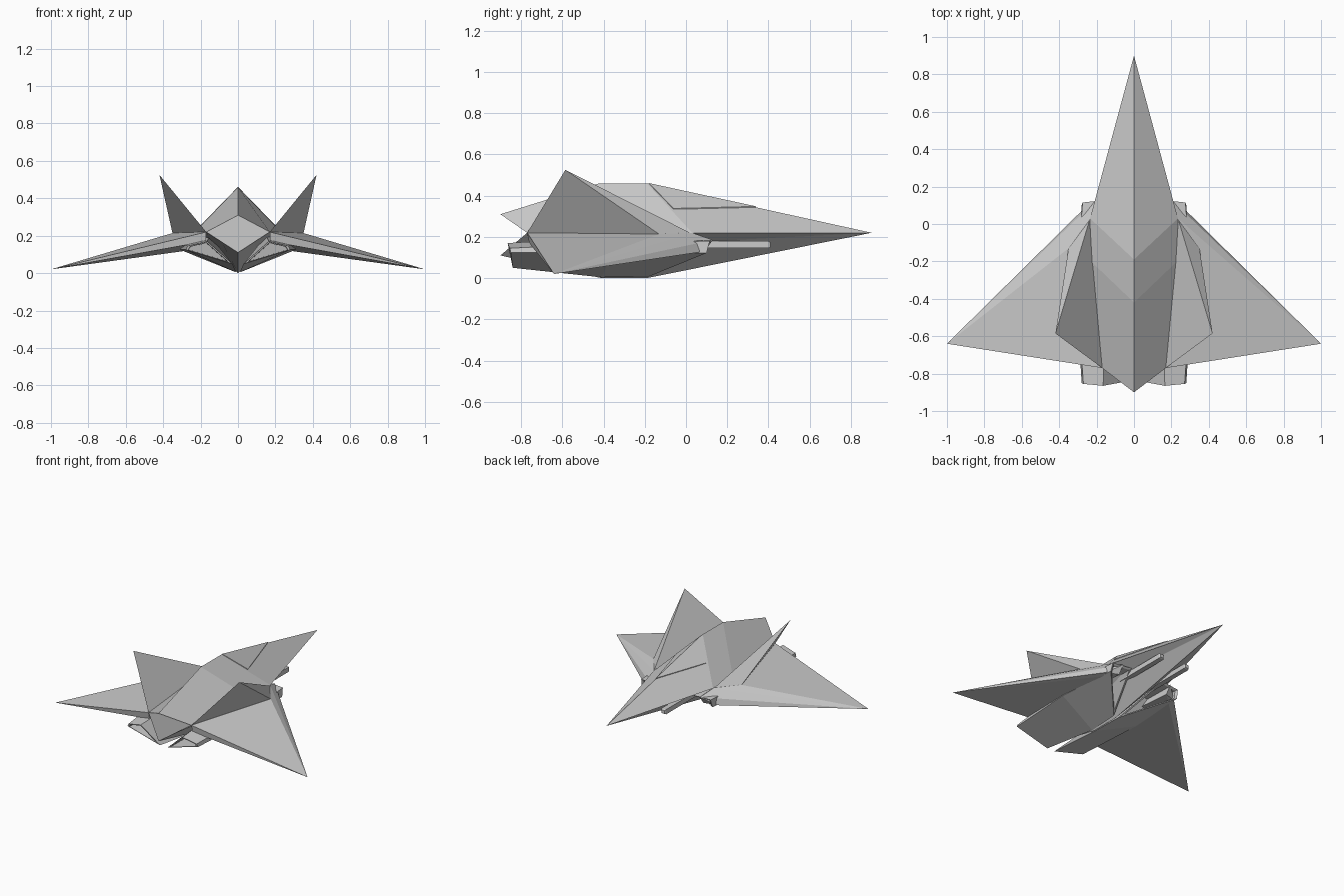
import bpy, bmesh
from mathutils import Vector

if "Cube" in bpy.data.objects:
    bpy.data.objects.remove(bpy.data.objects["Cube"])


def finish(bm, name, mirror):
    bmesh.ops.remove_doubles(bm, verts=bm.verts, dist=0.0005)
    bmesh.ops.recalc_face_normals(bm, faces=bm.faces)
    me = bpy.data.meshes.new(name)
    bm.to_mesh(me)
    bm.free()
    ob = bpy.data.objects.new(name, me)
    bpy.context.collection.objects.link(ob)
    if mirror:
        m = ob.modifiers.new("Mirror", 'MIRROR')
        m.use_mirror_merge = False
    return ob


def loft(name, rings, mirror=False):
    """Skin a row of closed rings and cap both ends."""
    bm = bmesh.new()
    vs = [[bm.verts.new(p) for p in r] for r in rings]
    n = len(vs[0])
    for a, b in zip(vs, vs[1:]):
        for i in range(n):
            j = (i + 1) % n
            bm.faces.new((a[i], a[j], b[j], b[i]))
    bm.faces.new(vs[0])
    bm.faces.new(vs[-1])
    return finish(bm, name, mirror)


def hull(name, pts, mirror=False):
    """Faceted solid around a few corner points."""
    bm = bmesh.new()
    for p in pts:
        bm.verts.new(p)
    r = bmesh.ops.convex_hull(bm, input=bm.verts)
    junk = [v for v in bm.verts if not v.link_faces]
    bmesh.ops.delete(bm, geom=junk, context='VERTS')
    return finish(bm, name, mirror)


def both_sides(half):
    """Half section (top centre to keel) to a full ring."""
    return half + [(-x, y, z) for x, y, z in half[-2:0:-1]]


# Fuselage: swept sections from nose tip to tail
nose = (0, 0.9, 0.22)
sections = [
    [(0, -0.19, 0.46), (0.235, 0.03, 0.22), (0.12, 0.13, 0.18), (0, -0.19, 0)],
    [(0, -0.42, 0.46), (0.23, -0.20, 0.22), (0.11, -0.30, 0.11), (0, -0.41, 0)],
    [(0, -0.90, 0.31), (0.17, -0.77, 0.22), (0.085, -0.835, 0.165), (0, -0.90, 0.11)],
]
body = [both_sides(s) for s in sections]
bm = bmesh.new()
tip = bm.verts.new(nose)
vs = [[bm.verts.new(p) for p in r] for r in body]
for i in range(6):
    j = (i + 1) % 6
    bm.faces.new((tip, vs[0][i], vs[0][j]))
    for a, b in zip(vs, vs[1:]):
        bm.faces.new((a[i], a[j], b[j], b[i]))
bm.faces.new(vs[-1])
finish(bm, "fuselage", False)

# Canopy: thin faceted plate nearly flush with the nose
can = [(0, 0.34, 0.348), (0.12, -0.06, 0.338), (0, -0.18, 0.461), (-0.12, -0.06, 0.338)]
hull("canopy", can + [(x * 0.9, y, z - 0.03) for x, y, z in can])

# Wings: drooped deltas
hull("wing", [
    (0.20, 0.13, 0.185), (0.235, 0.03, 0.22), (0.35, -0.13, 0.214),
    (0.17, -0.77, 0.22), (1.0, -0.64, 0.02),
    (0.29, 0.06, 0.125), (0.20, 0.09, 0.13), (0.17, -0.76, 0.17)], True)

# Tail fins: canted triangular pyramids
hull("tail_fin", [
    (0.235, 0.03, 0.215), (0.23, -0.20, 0.22), (0.35, -0.13, 0.213),
    (0.17, -0.77, 0.22), (0.42, -0.585, 0.525)], True)


# Engine ducts: swept intake to nozzle, with recessed ends
def lip(ring, s, dy):
    c = sum((Vector(p) for p in ring), Vector()) / len(ring)
    return [c + (Vector(p) - c) * s + Vector((0, dy, 0)) for p in ring]


intake = [(0.02, -0.18, 0.008), (0.28, 0.10, 0.122), (0.275, 0.115, 0.18), (0.13, 0.13, 0.185)]
middle = [(0.01, -0.41, 0.004), (0.31, -0.35, 0.125), (0.31, -0.35, 0.17), (0.15, -0.38, 0.20)]
nozzle = [(0.03, -0.84, 0.05), (0.28, -0.85, 0.125), (0.27, -0.855, 0.145), (0.165, -0.865, 0.17)]
loft("engine_duct", [
    lip(intake, 0.8, -0.2), lip(intake, 0.85, 0), intake, middle,
    nozzle, lip(nozzle, 0.85, 0), lip(nozzle, 0.8, 0.2)], True)

# Guns: slim square barrels under the nose
loft("gun", [
    [(x * s + 0.105, y, z * s + 0.162) for x, z in
     ((-0.018, -0.017), (0.018, -0.017), (0.018, 0.017), (-0.018, 0.017))]
    for y, s in ((0.0, 1), (0.40, 1), (0.41, 0.7))], True)
